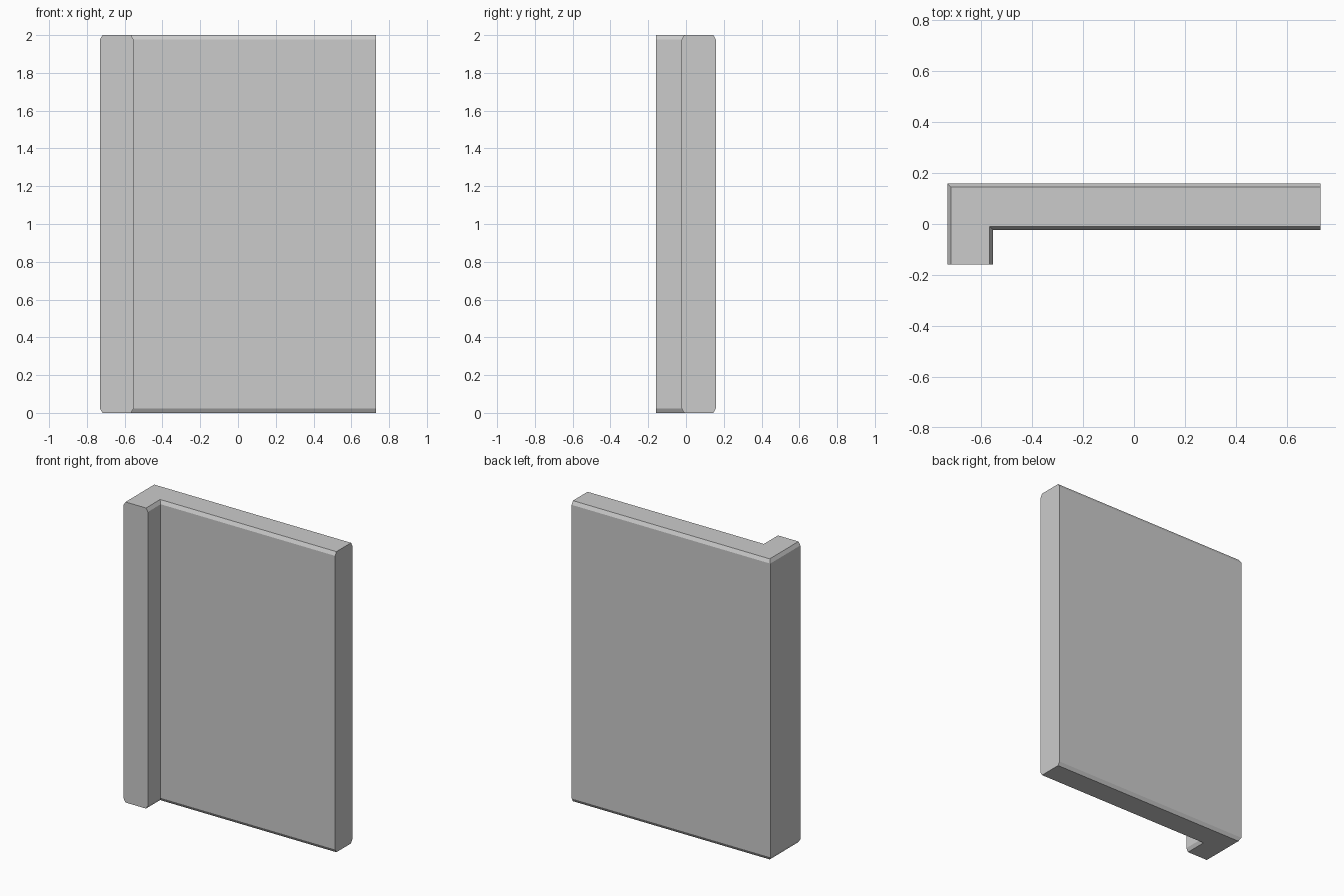
import bpy, bmesh

if "Cube" in bpy.data.objects:
    bpy.data.objects.remove(bpy.data.objects["Cube"])

# L-shaped corner wall: outer half sizes, thicknesses, height and chamfers
X, Y, H = 0.731, 0.158, 2.0
INNER_X, INNER_Y = -0.553, -0.023
CH, CV = 0.0135, 0.023


def l_ring(d):
    """L outline, long sides inset by d; the two open ends stay flush."""
    return [(-X + d, -Y), (INNER_X - d, -Y), (INNER_X - d, INNER_Y + d),
            (X, INNER_Y + d), (X, Y - d), (-X + d, Y - d)]


# Stack the rings: chamfered foot, straight wall, chamfered top
bm = bmesh.new()
levels = [(0, CH), (CV, 0), (H - CV, 0), (H, CH)]
rings = [[bm.verts.new((x, y, z)) for x, y in l_ring(d)] for z, d in levels]
n = len(rings[0])

# Long side strips; sides 0 and 3 are the flat end caps
for lower, upper in zip(rings, rings[1:]):
    for i in (1, 2, 4, 5):
        j = (i + 1) % n
        bm.faces.new((lower[i], lower[j], upper[j], upper[i]))

# Flat end caps as single chamfered outlines
for i in (0, 3):
    bm.faces.new([r[i + 1] for r in rings] + [r[i] for r in reversed(rings)])

# Top and bottom
bm.faces.new(rings[-1])
bm.faces.new(rings[0][::-1])
bmesh.ops.recalc_face_normals(bm, faces=bm.faces)

mesh = bpy.data.meshes.new("corner_wall")
bm.to_mesh(mesh)
bm.free()
wall = bpy.data.objects.new("corner_wall", mesh)
bpy.context.collection.objects.link(wall)
